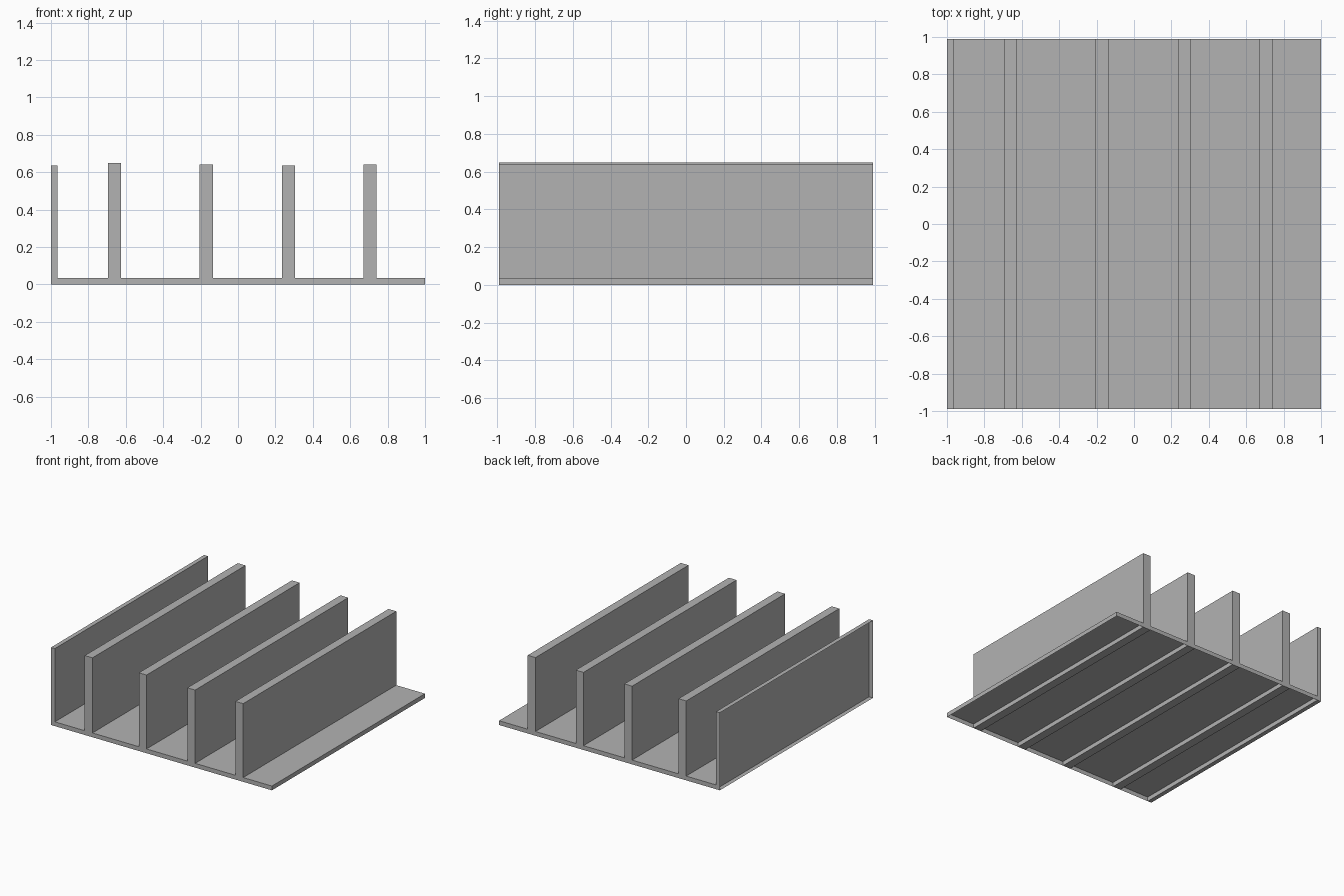
import bpy
import bmesh

cube = bpy.data.objects.get("Cube")
if cube:
    bpy.data.objects.remove(cube, do_unlink=True)

grey = bpy.data.materials.new("plain_grey")
grey.use_nodes = True
colour = (0.45, 0.45, 0.45, 1)
grey.diffuse_color = colour
grey.node_tree.nodes["Principled BSDF"].inputs["Base Color"].default_value = colour

DEPTH = 0.99   # half length along y
PLATE = 0.035  # base thickness


def box(name, x0, x1, top, open_side=None):
    """Thin-walled box standing on the ground; open_side is the normal of a face left out."""
    bm = bmesh.new()
    bmesh.ops.create_cube(bm, size=2)
    for v in bm.verts:
        v.co.x = x1 if v.co.x > 0 else x0
        v.co.y *= DEPTH
        v.co.z = top if v.co.z > 0 else 0
    bm.normal_update()
    if open_side:
        gone = [f for f in bm.faces if f.normal.dot(open_side) > 0.9]
        bmesh.ops.delete(bm, geom=gone, context='FACES')
    mesh = bpy.data.meshes.new(name)
    bm.to_mesh(mesh)
    bm.free()
    mesh.materials.append(grey)
    obj = bpy.data.objects.new(name, mesh)
    bpy.context.collection.objects.link(obj)
    return obj


# Upright fins; the half-width one at the edge is open on its outer side
fins = [(-0.695, -0.625, 0.65), (-0.205, -0.135, 0.64),
        (0.235, 0.305, 0.635), (0.67, 0.74, 0.64)]
box("edge_fin", -1, -0.965, 0.635, (-1, 0, 0))
for i, (x0, x1, top) in enumerate(fins):
    box(f"fin_{i + 1}", x0, x1, top)

# Base panels between the fins, hollow underneath
starts = [-0.965] + [f[1] for f in fins]
ends = [f[0] for f in fins] + [1]
for i, (x0, x1) in enumerate(zip(starts, ends)):
    panel = box(f"base_panel_{i + 1}", x0, x1, PLATE, (0, 0, -1))
    # keep only the walls that show on the outside
    bm = bmesh.new()
    bm.from_mesh(panel.data)
    bm.normal_update()
    inner = [f for f in bm.faces if abs(f.normal.x) > 0.9
             and f.calc_center_median().x < 0.99]
    bmesh.ops.delete(bm, geom=inner, context='FACES')
    bm.to_mesh(panel.data)
    bm.free()
